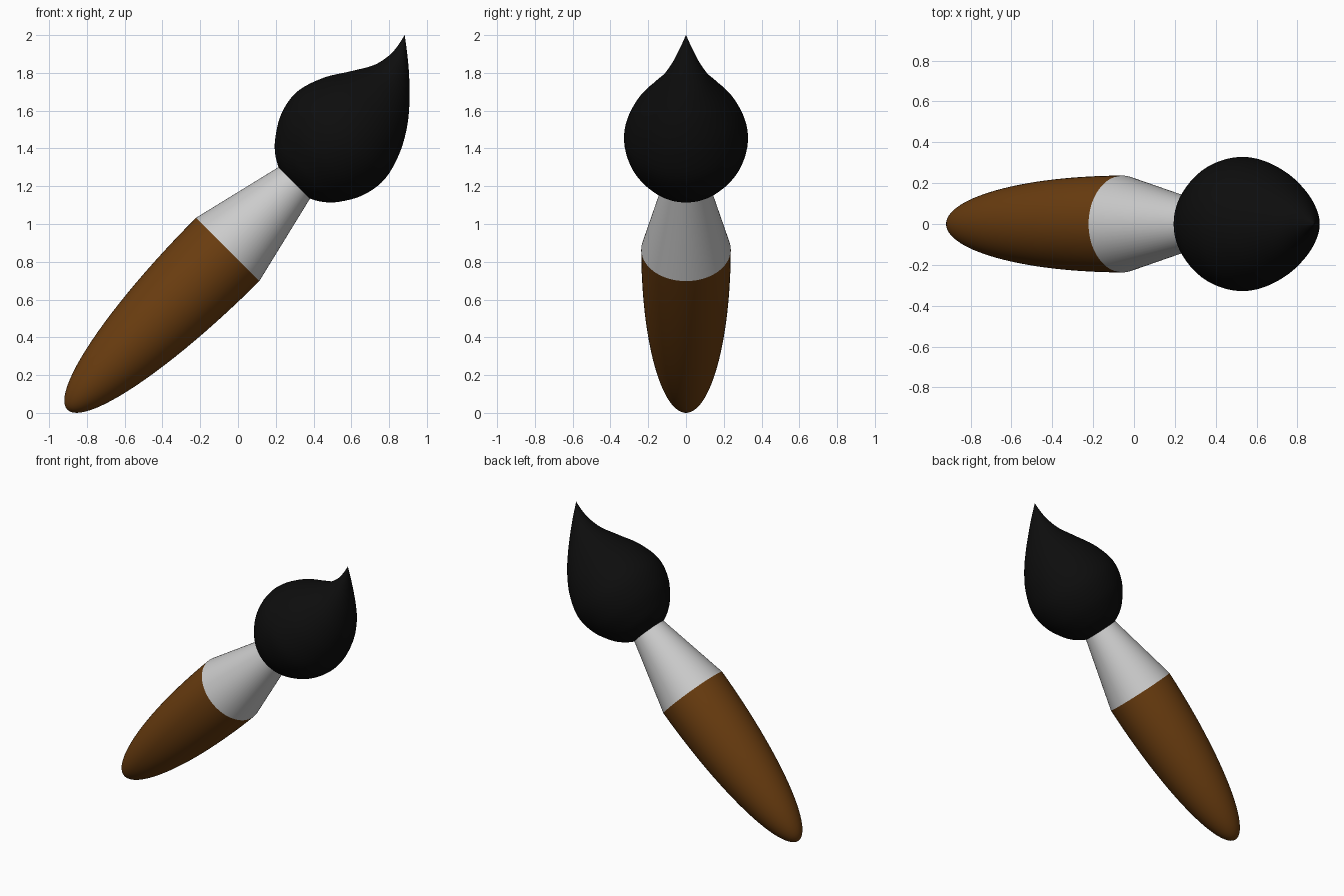
import bpy, bmesh, math

if "Cube" in bpy.data.objects:
    bpy.data.objects.remove(bpy.data.objects["Cube"])

SIDES = 64
R2 = math.sqrt(2)
AXIS_V = 0.6505   # sideways position of the tilted (45 degree) brush axis


def material(name, rgb):
    m = bpy.data.materials.new(name)
    m.diffuse_color = (*rgb, 1)
    m.use_nodes = True
    m.node_tree.nodes["Principled BSDF"].inputs["Base Color"].default_value = m.diffuse_color
    return m


def smooth_profile(pts, steps=6):
    """Catmull-Rom interpolation through the profile points."""
    ext = [pts[0]] + pts + [pts[-1]]
    out = []
    for p0, p1, p2, p3 in zip(ext, ext[1:], ext[2:], ext[3:]):
        for k in range(steps):
            t = k / steps
            out.append(tuple(
                0.5 * (2 * b + (c - a) * t + (2 * a - 5 * b + 4 * c - d) * t ** 2
                       + (3 * b - a - 3 * c + d) * t ** 3)
                for a, b, c, d in zip(p0, p1, p2, p3)))
    return out + [pts[-1]]


def loft(name, profile, mat=None):
    """Circular rings along the tilted axis: (distance, radius, sideways offset)."""
    bm = bmesh.new()
    rings = []
    for u, r, off in profile:
        ring = []
        for i in range(SIDES):
            a = 2 * math.pi * i / SIDES
            v = AXIS_V + off + r * math.cos(a)
            ring.append(bm.verts.new(((u - v) / R2, r * math.sin(a), (u + v) / R2)))
        rings.append(ring)
    for a, b in zip(rings, rings[1:]):
        for i in range(SIDES):
            j = (i + 1) % SIDES
            bm.faces.new((a[i], a[j], b[j], b[i]))
    bm.faces.new(rings[0])
    bm.faces.new(rings[-1])
    bmesh.ops.remove_doubles(bm, verts=bm.verts, dist=1e-5)
    bmesh.ops.recalc_face_normals(bm, faces=bm.faces)
    me = bpy.data.meshes.new(name)
    bm.to_mesh(me)
    bm.free()
    ob = bpy.data.objects.new(name, me)
    bpy.context.collection.objects.link(ob)
    if mat:
        me.materials.append(mat)
    bpy.ops.object.select_all(action='DESELECT')
    ob.select_set(True)
    bpy.context.view_layer.objects.active = ob
    bpy.ops.object.shade_smooth_by_angle(angle=math.radians(35))
    return ob


# Handle: half of a long ellipsoid
JOINT, LENGTH, RADIUS = 0.573, 1.2, 0.237
handle = []
for k in range(25):
    t = math.pi / 2 * k / 24
    handle.append((JOINT - LENGTH * math.cos(t), max(RADIUS * math.sin(t), 1e-7), 0))
loft("handle", handle, material("brown_wood", (0.147, 0.047, 0.005)))

# Ferrule: tapered collar
loft("ferrule", [(JOINT, RADIUS, 0), (1.075, 0.117, 0)])

# Bristles: round belly with a tip swept upwards
bristles = [(1.07, 0.115, 0), (1.105, 0.175, 0), (1.165, 0.236, 0), (1.28, 0.304, 0.002),
            (1.42, 0.328, 0.003), (1.57, 0.286, 0), (1.70, 0.211, -0.004),
            (1.81, 0.134, 0.009), (1.90, 0.077, 0.045), (1.96, 0.043, 0.081),
            (2.00, 0.021, 0.11), (2.038, 0.0005, 0.14)]
loft("bristles", smooth_profile(bristles), material("black_bristle", (0.004, 0.004, 0.004)))
